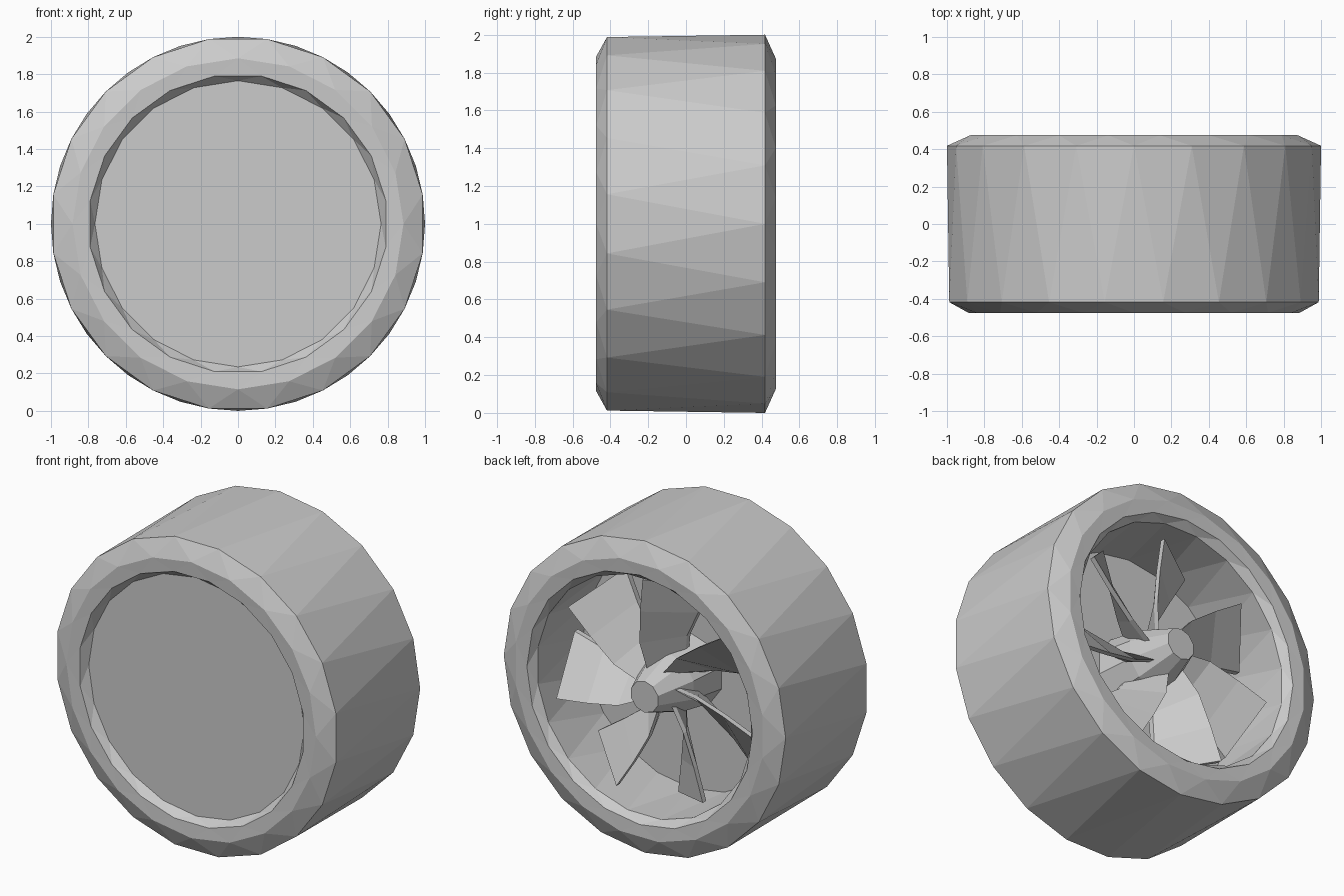
import bpy, bmesh
from math import cos, sin, pi, radians

if "Cube" in bpy.data.objects:
    bpy.data.objects.remove(bpy.data.objects["Cube"])


def polar(r, a, y):
    # point around the wheel axis (along y, at z = 1)
    return (r * cos(a), y, 1 + r * sin(a))


def lathe(name, profile, sides, twist=0.5):
    """Stack of rings (radius, y); each ring is turned half a step for a triangulated look."""
    bm = bmesh.new()
    rings = []
    for k, (r, y) in enumerate(profile):
        phase = (k % 2) * twist
        rings.append([bm.verts.new(polar(r, 2 * pi * (i + phase) / sides + pi / 2, y))
                      for i in range(sides)])
    for k in range(len(rings) - 1):
        a, b = rings[k], rings[k + 1]
        if k % 2:
            a, b = b, a
        for i in range(sides):
            j = (i + 1) % sides
            if twist:
                bm.faces.new((a[i], a[j], b[i]))
                bm.faces.new((b[i], a[j], b[j]))
            else:
                bm.faces.new((a[i], a[j], b[j], b[i]))
    bm.faces.new(rings[0])
    bm.faces.new(rings[-1])
    return finish(name, bm)


def finish(name, bm):
    bmesh.ops.recalc_face_normals(bm, faces=bm.faces)
    me = bpy.data.meshes.new(name)
    bm.to_mesh(me)
    bm.free()
    ob = bpy.data.objects.new(name, me)
    bpy.context.collection.objects.link(ob)
    return ob


# Tyre-like casing: closed recessed front disc, chamfered rim, open back cavity
lathe("casing", [(0.765, -0.42), (0.80, -0.47), (0.885, -0.475), (1.0, -0.418),
                 (1.0, 0.418), (0.885, 0.475), (0.80, 0.47), (0.765, 0.42),
                 (0.765, -0.05)], 20)

# Tapered hub
lathe("hub", [(0.23, -0.06), (0.19, 0.18), (0.10, 0.42)], 10, 0)

# Fan blades: pitched, swept sections (radius, sweep, half chord, high y, low y)
SECTIONS = [(0.12, -14, 24, 0.30, 0.06), (0.30, -9, 17, 0.33, 0.10),
            (0.50, -2, 15, 0.34, 0.12), (0.71, 2, 14, 0.35, 0.13)]
BLADES = 7
THICK = 0.035
for n in range(BLADES):
    base = radians(-6) + 2 * pi * n / BLADES
    bm = bmesh.new()
    loops = []
    for r, sweep, half, hi, lo in SECTIONS:
        a0 = base + radians(sweep - half)
        a1 = base + radians(sweep + half)
        loops.append([bm.verts.new(polar(r, a, y)) for a, y in
                      ((a0, hi), (a1, lo), (a1, lo - THICK), (a0, hi - THICK))])
    for p, q in zip(loops, loops[1:]):
        for i in range(4):
            j = (i + 1) % 4
            bm.faces.new((p[i], p[j], q[j], q[i]))
    bm.faces.new(loops[0])
    bm.faces.new(loops[-1])
    finish(f"fan_blade_{n + 1}", bm)
